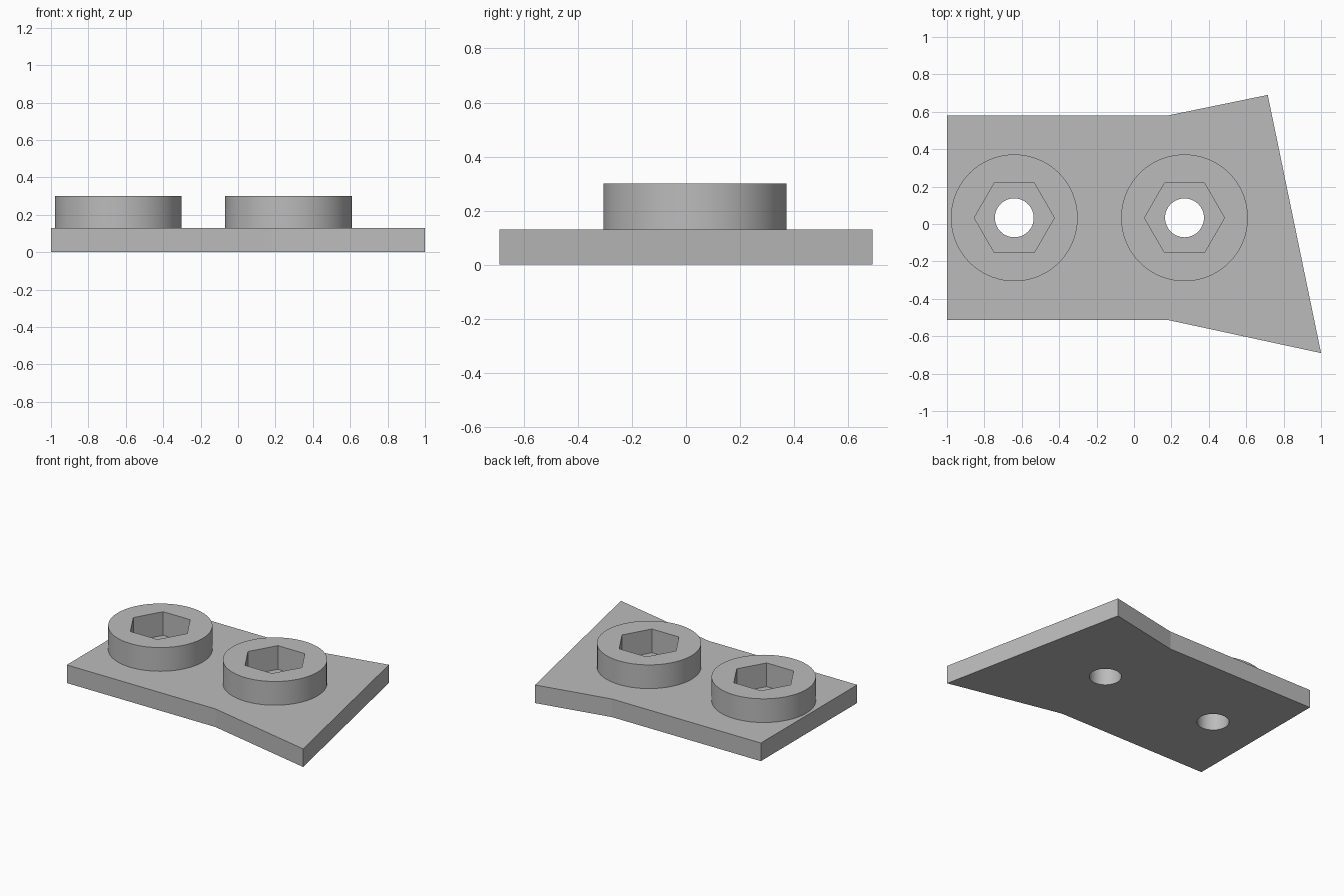
import bpy
import bmesh
from math import cos, sin, tau, radians

default = bpy.data.objects.get("Cube")
if default:
    bpy.data.objects.remove(default, do_unlink=True)

PLATE_TOP = 0.13
BOSS_TOP = 0.30
CENTRE_Y = 0.033
BOSS_X = {"right": -0.64, "left": 0.27}

# One plain grey for everything
grey = bpy.data.materials.new("plain grey")
grey.use_nodes = True
colour = (0.5, 0.5, 0.5, 1)
grey.diffuse_color = colour
grey.node_tree.nodes["Principled BSDF"].inputs["Base Color"].default_value = colour


def ring(x, radius, sides):
    """Regular polygon around a bolt position, one corner on +x."""
    return [(x + radius * cos(tau * i / sides),
             CENTRE_Y + radius * sin(tau * i / sides)) for i in range(sides)]


def prism(name, outline, holes, bottom, top):
    """Solid upright prism with through holes."""
    bm = bmesh.new()
    edges = []
    for loop in [outline] + holes:
        verts = [bm.verts.new((x, y, bottom)) for x, y in loop]
        edges += [bm.edges.new((a, b)) for a, b in zip(verts, verts[1:] + verts[:1])]
    bmesh.ops.triangle_fill(bm, edges=edges, use_beauty=True, normal=(0, 0, 1))
    extruded = bmesh.ops.extrude_face_region(
        bm, geom=bm.faces[:], use_keep_orig=True)["geom"]
    bmesh.ops.translate(bm, vec=(0, 0, top - bottom),
                        verts=[g for g in extruded if isinstance(g, bmesh.types.BMVert)])
    bmesh.ops.recalc_face_normals(bm, faces=bm.faces[:])
    mesh = bpy.data.meshes.new(name)
    bm.to_mesh(mesh)
    bm.free()
    mesh.materials.append(grey)
    mesh.shade_smooth()
    mesh.set_sharp_from_angle(angle=radians(10))
    obj = bpy.data.objects.new(name, mesh)
    bpy.context.collection.objects.link(obj)
    return obj


# Base plate, flared towards a slanted end, with two bolt holes
plate_outline = [(-1, -0.513), (0.18, -0.513), (1, -0.69),
                 (0.715, 0.69), (0.18, 0.58), (-1, 0.58)]
prism("base_plate", plate_outline,
      [ring(x, 0.104, 48) for x in BOSS_X.values()], 0, PLATE_TOP)

# Round bosses with hexagonal nut pockets
for side, x in BOSS_X.items():
    prism(side + "_nut_boss", ring(x, 0.339, 72), [ring(x, 0.214, 6)],
          PLATE_TOP, BOSS_TOP)
